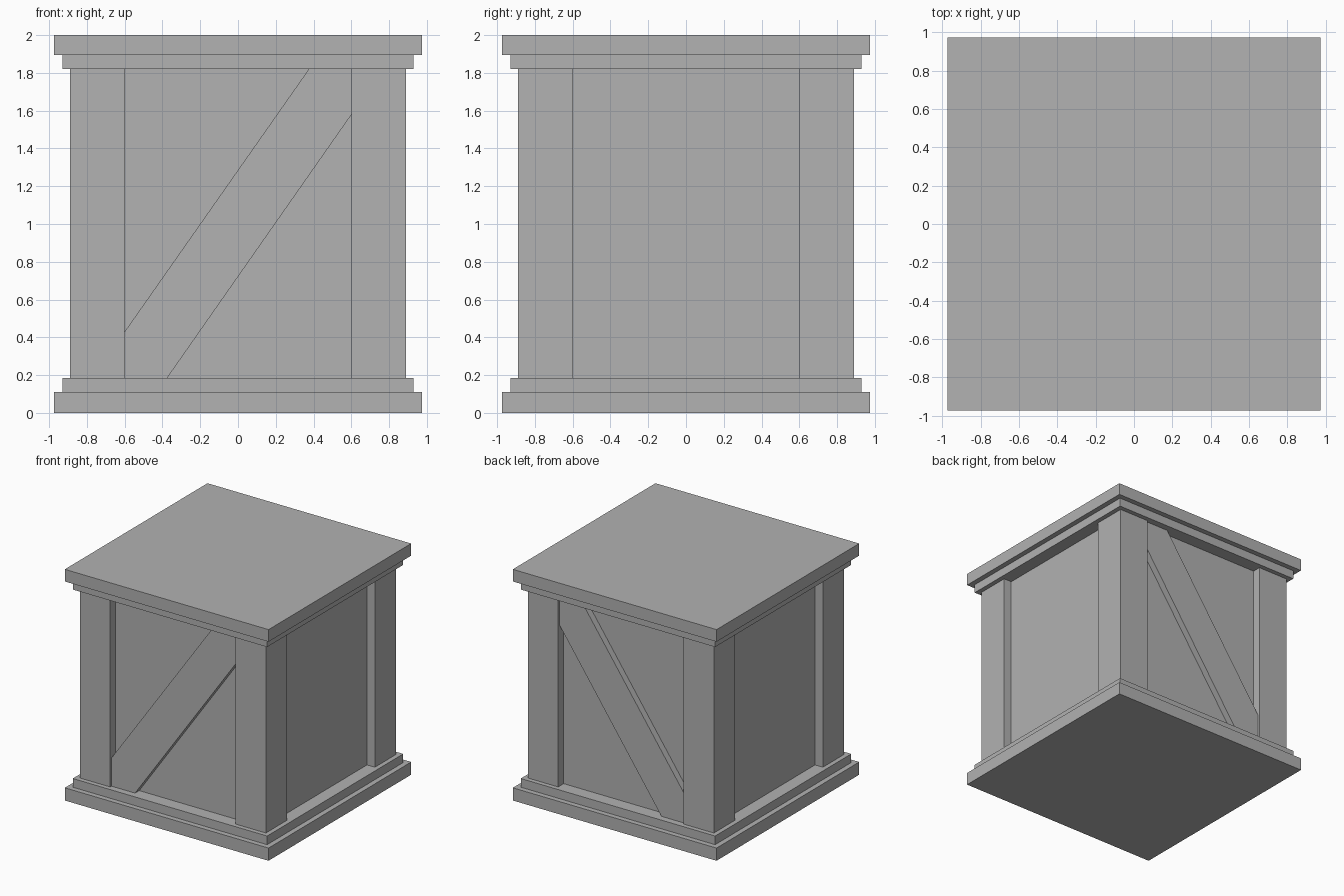
import bpy
import bmesh

cube = bpy.data.objects.get("Cube")
if cube:
    bpy.data.objects.remove(cube, do_unlink=True)

GREY = (0.445, 0.445, 0.445, 1)
grey = bpy.data.materials.new("plain grey")
grey.use_nodes = True
grey.diffuse_color = GREY
grey.node_tree.nodes["Principled BSDF"].inputs["Base Color"].default_value = GREY

# Main dimensions
SLAB, TRIM, POST, POST_IN = 0.975, 0.93, 0.89, 0.6
PANEL, BRACE = 0.815, 0.872
BASE, FLOOR, CEIL, LID = 0.11, 0.185, 1.82, 1.895


def prism(name, outline, vec, to_3d):
    """Extrude a flat outline along vec to make a closed solid."""
    bm = bmesh.new()
    face = bm.faces.new([bm.verts.new(to_3d(a, b)) for a, b in outline])
    new = bmesh.ops.extrude_face_region(bm, geom=[face])["geom"]
    bmesh.ops.translate(bm, vec=vec, verts=[v for v in new if isinstance(v, bmesh.types.BMVert)])
    bmesh.ops.recalc_face_normals(bm, faces=bm.faces)
    mesh = bpy.data.meshes.new(name)
    bm.to_mesh(mesh)
    bm.free()
    mesh.materials.append(grey)
    obj = bpy.data.objects.new(name, mesh)
    bpy.context.collection.objects.link(obj)
    return obj


def box(name, x0, x1, y0, y1, z0, z1):
    outline = [(x0, y0), (x1, y0), (x1, y1), (x0, y1)]
    return prism(name, outline, (0, 0, z1 - z0), lambda a, b: (a, b, z0))


# Stepped base and lid, and the recessed body
for name, half, z0, z1 in (
    ("base_slab", SLAB, 0, BASE),
    ("base_trim", TRIM, BASE, FLOOR),
    ("body_panels", PANEL, FLOOR, CEIL),
    ("lid_trim", TRIM, CEIL, LID),
    ("lid_slab", SLAB, LID, 2),
):
    box(name, -half, half, -half, half, z0, z1)

# Corner posts
for sx, side in ((1, "left"), (-1, "right")):
    for sy, end in ((-1, "front"), (1, "back")):
        xs = sorted((sx * POST_IN, sx * POST))
        ys = sorted((sy * POST_IN, sy * POST))
        box(f"{end}_{side}_post", *xs, *ys, FLOOR, CEIL)

# Diagonal braces on the front and back, trimmed to the frame
brace = [(-POST_IN, FLOOR), (-0.375, FLOOR), (POST_IN, 1.578),
         (POST_IN, CEIL), (0.375, CEIL), (-POST_IN, 0.43)]
for sy, end in ((-1, "front"), (1, "back")):
    prism(f"{end}_brace", brace, (0, sy * (BRACE - PANEL), 0),
          lambda a, b: (a, sy * PANEL, b))
